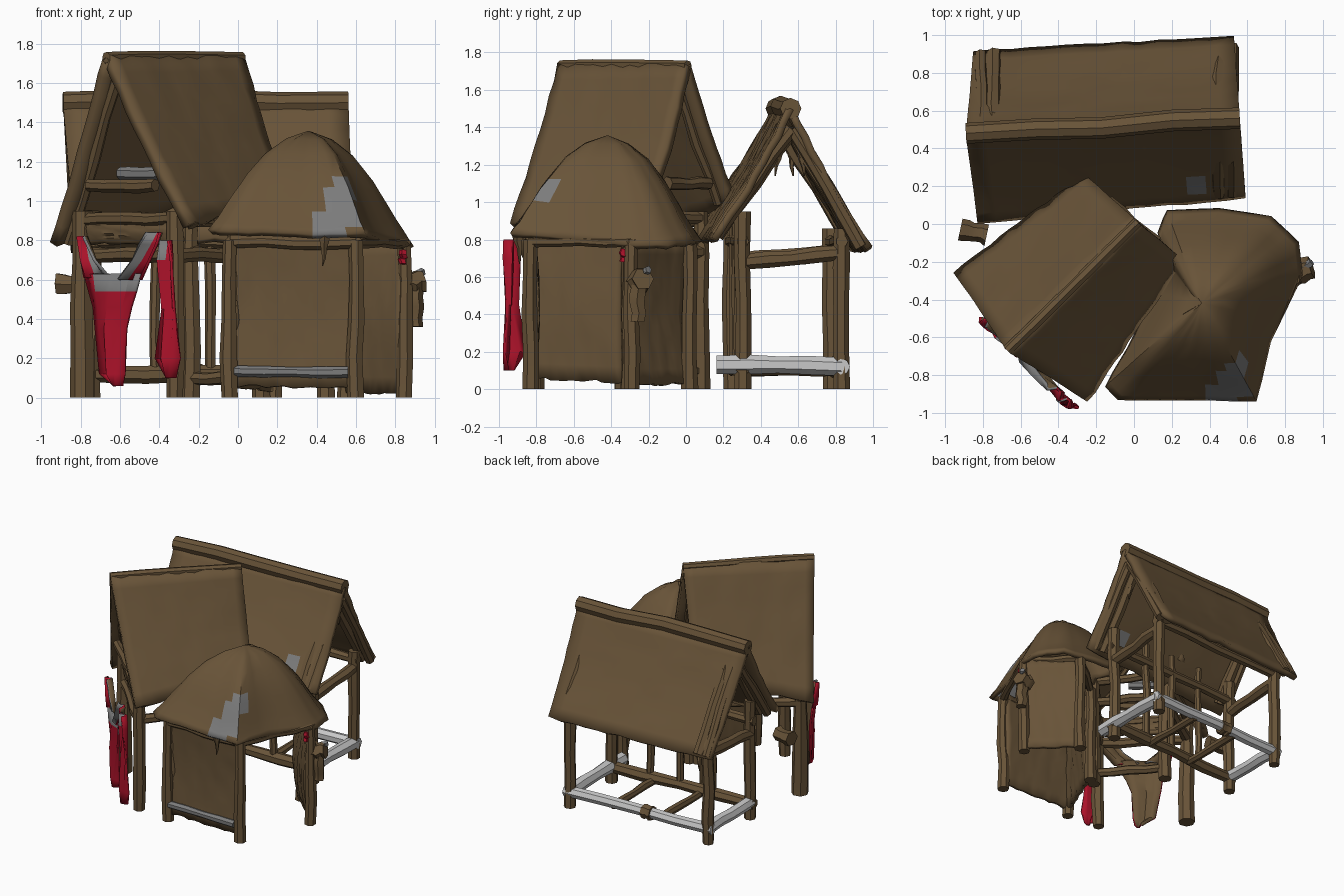
import bpy, bmesh, math, random
from mathutils import Vector as V

random.seed(4)
cube = bpy.data.objects.get("Cube")
if cube:
    bpy.data.objects.remove(cube, do_unlink=True)


def material(name, rgb):
    m = bpy.data.materials.new(name)
    m.use_nodes = True
    m.diffuse_color = (*rgb, 1)
    b = m.node_tree.nodes["Principled BSDF"]
    b.inputs["Base Color"].default_value = (*rgb, 1)
    b.inputs["Roughness"].default_value = 0.9
    return m


BROWN = material("weathered_brown", (0.14, 0.088, 0.04))
PALE = material("pale_grey", (0.58, 0.58, 0.58))
ASH = material("ash_grey", (0.2, 0.2, 0.2))
RED = material("cloth_red", (0.40, 0.006, 0.022))


def finish(bm, name, mats, thick=0, angle=35):
    bmesh.ops.recalc_face_normals(bm, faces=bm.faces)
    me = bpy.data.meshes.new(name)
    bm.to_mesh(me)
    bm.free()
    for m in mats:
        me.materials.append(m)
    ob = bpy.data.objects.new(name, me)
    bpy.context.collection.objects.link(ob)
    bpy.ops.object.select_all(action="DESELECT")
    ob.select_set(True)
    bpy.context.view_layer.objects.active = ob
    bpy.ops.object.shade_smooth_by_angle(angle=math.radians(angle))
    if thick:
        s = ob.modifiers.new("thickness", "SOLIDIFY")
        s.thickness, s.offset = thick, 0
    return ob


def log(name, p, q, r=0.035, mat=BROWN, sides=7, rings=5, wobble=0.008, taper=1.0):
    """A rough, slightly crooked timber from p to q."""
    p, q = V(p), V(q)
    rot = (q - p).to_track_quat("Z", "Y")
    bm = bmesh.new()
    loops = []
    for i in range(rings):
        t = i / (rings - 1)
        c = p.lerp(q, t)
        if 0 < i < rings - 1:
            c += V(random.uniform(-wobble, wobble) for _ in range(3))
        rr = r * (1 + (taper - 1) * t) * random.uniform(0.9, 1.1)
        loops.append([bm.verts.new(c + rot @ V((rr * math.cos(a), rr * math.sin(a), 0)))
                      for a in (math.tau * k / sides for k in range(sides))])
    for a, b in zip(loops, loops[1:]):
        for k in range(sides):
            n = (k + 1) % sides
            bm.faces.new((a[k], a[n], b[n], b[k]))
    bm.faces.new(loops[0])
    bm.faces.new(loops[-1])
    return finish(bm, name, [mat])


def sheet(name, r0, r1, e1, e0, thick=0.04, sag=0.02, rough=0.006, spot=None):
    """A worn four-cornered sheet; spot = (centre, radius) of a bare patch."""
    r0, r1, e1, e0 = map(V, (r0, r1, e1, e0))
    nor = (r1 - r0).cross(e0 - r0).normalized()
    if nor.z < 0:
        nor = -nor
    nu, nv = 14, 10
    bm = bmesh.new()
    grid = []
    for j in range(nv + 1):
        v = j / nv
        row = []
        for i in range(nu + 1):
            c = r0.lerp(r1, i / nu).lerp(e0.lerp(e1, i / nu), v)
            c += nor * (random.uniform(-rough, rough) - sag * math.sin(math.pi * v))
            if j == nv:
                c.z += random.uniform(-2, 1) * rough
            row.append(bm.verts.new(c))
        grid.append(row)
    for j in range(nv):
        for i in range(nu):
            f = bm.faces.new((grid[j][i], grid[j][i + 1], grid[j + 1][i + 1], grid[j + 1][i]))
            if spot and (f.calc_center_median() - V(spot[0])).length < spot[1]:
                f.material_index = 1
    return finish(bm, name, [BROWN, ASH], thick)


# --- Tall gabled hut, turned on the diagonal ---
TF, TB = (-0.67, -0.67, 1.73), (0.02, 0.01, 1.73)
LF, LB = (-0.94, -0.27, 0.78), (-0.25, 0.25, 1.0)
RF, RB = (-0.26, -0.93, 0.87), (0.25, -0.18, 1.0)
sheet("tall_roof_left", TF, TB, LB, LF, 0.05, sag=0.01)
sheet("tall_roof_right", TF, TB, RB, RF, 0.05, sag=0.015)
log("tall_roof_ridge", TF, TB, 0.03)

tall_posts = {"front_left": (-0.79, -0.32), "front_right": (-0.32, -0.80),
              "back_left": (-0.24, 0.08), "back_right": (0.12, -0.33)}
for n, (x, y) in tall_posts.items():
    log("tall_post_" + n, (x, y, 0), (x, y, 0.95), 0.06 if n == "front_left" else 0.048, taper=0.85)

loop = ["front_left", "front_right", "back_right", "back_left"]
for a, b in zip(loop, loop[1:] + loop[:1]):
    p, q = tall_posts[a], tall_posts[b]
    for label, z, r in (("rail", 0.72, 0.038), ("plate", 0.9, 0.035)):
        log(f"tall_{label}_{a}", (*p, z), (*q, z + 0.015), r)
log("tall_sill_back", (*tall_posts["back_right"], 0.1), (*tall_posts["back_left"], 0.1), 0.035)
sheet("tall_gable_board", (-0.78, -0.31, 0.91), (-0.32, -0.78, 0.91),
      (-0.34, -0.76, 0.79), (-0.76, -0.33, 0.79), 0.03)
log("tall_tie_beam", (-0.76, -0.45, 1.08), (-0.42, -0.76, 1.08), 0.035)
log("tall_inner_beam", (-0.6, -0.33, 1.14), (-0.38, -0.52, 1.14), 0.035, ASH)
log("tall_back_tie", (-0.14, 0.12, 1.1), (0.12, -0.1, 1.1), 0.035)
for n, top, left, right, step in (("front", TF, LF, RF, 0.06), ("back", TB, LB, RB, -0.06)):
    for s, e in (("left", left), ("right", right)):
        log(f"tall_rafter_{n}_{s}", V(top) + V((step, step, -0.1)),
            V(e).lerp(V(top), 0.06) + V((step, step, -0.05)), 0.03)
log("tall_side_knob", (-0.92, -0.03, 0.58), (-0.78, -0.06, 0.58), 0.055, sides=6)


# --- Torn red cloth hung across the tall gable ---
def cloth(name, rows, bare, columns, back=RED):
    """Rows of (z, left x, right x); faces above bare in the listed columns are grey."""
    bm = bmesh.new()
    loops = []
    for z, x0, x1 in rows:
        loops.append([])
        for k in range(5):
            x = x0 + (x1 - x0) * k / 4
            fold = 0.018 * math.sin(k * 1.8 + z * 4)
            loops[-1].append(bm.verts.new((x + fold, -1.3 - x + fold, z)))
    for a, b in zip(loops, loops[1:]):
        for k in range(4):
            f = bm.faces.new((a[k], a[k + 1], b[k + 1], b[k]))
            f.material_index = int(k in columns and f.calc_center_median().z > bare)
    ob = finish(bm, name, [RED, ASH, back, back], 0.015)
    if ob.data.polygons[0].normal.y > 0:
        ob.data.flip_normals()
    ob.modifiers["thickness"].material_offset = 2


cloth("cloth_left", [(0.06, -0.64, -0.6), (0.12, -0.71, -0.59), (0.35, -0.74, -0.58), (0.46, -0.75, -0.55),
                     (0.54, -0.77, -0.52), (0.63, -0.79, -0.49)], 0.5, (1, 2, 3), BROWN)
cloth("cloth_left_tie", [(0.61, -0.79, -0.65), (0.7, -0.8, -0.72), (0.82, -0.81, -0.77)], 0.6, (2, 3), BROWN)
cloth("cloth_middle_tie", [(0.6, -0.62, -0.49), (0.7, -0.54, -0.44), (0.78, -0.5, -0.4), (0.84, -0.46, -0.38)],
      0.6, (0, 1), BROWN)
cloth("cloth_right", [(0.1, -0.37, -0.33), (0.2, -0.43, -0.31), (0.45, -0.39, -0.33),
                      (0.7, -0.41, -0.33), (0.8, -0.39, -0.34)], 0.74, (0, 1))

# --- Long open hut at the back ---
R0, R1 = (-0.89, 0.48, 1.5), (0.56, 0.56, 1.5)
sheet("long_roof_back", R0, R1, (0.53, 0.98, 0.75), (-0.85, 0.90, 0.75))
sheet("long_roof_front", R0, R1, (0.59, 0.15, 0.80), (-0.83, 0.02, 0.80), spot=((0.35, 0.21, 0.93), 0.065))
log("long_ridge_log", R0, R1, 0.055, sides=8, wobble=0.012)


def row(x, side):
    return 0.05 * x + (0.81 if side == "back" else 0.28)


for side, xs in (("back", (-0.74, 0.45)), ("front", (-0.74, -0.42, -0.14, 0.12, 0.45))):
    for i, x in enumerate(xs):
        corner = x in (-0.74, 0.45)
        log(f"long_post_{side}_{i}", (x, row(x, side), 0 if corner else 0.1),
            (x, row(x, side), 0.86 if side == "back" else 0.95), 0.045 if corner else 0.028)
    a, b = -0.78, 0.49
    log("long_sill_" + side, (a, row(a, side), 0.12), (b, row(b, side), 0.12), 0.045,
        PALE if side == "back" else BROWN)
    log("long_plate_" + side, (a, row(a, side), 0.79), (b, row(b, side), 0.79), 0.035)
log("long_sill_binding", (-0.26, row(-0.26, "back"), 0.12), (-0.18, row(-0.18, "back"), 0.12), 0.054)
for n, x in (("left", -0.74), ("right", 0.45)):
    yf, yb = row(x, "front"), row(x, "back")
    mid = (yf + yb) / 2
    log("long_sill_" + n, (x, yf - (0.14 if x > 0 else 0), 0.13), (x, yb, 0.12), 0.05, PALE)
    log("long_tie_" + n, (x, yf, 0.68), (x, yb, 0.73), 0.042)
    for s, ye, ze in (("front", 0.15, 0.82), ("back", 0.92, 0.76)):
        for k, dx in enumerate((0, 0.07)):
            xx = x + math.copysign(dx, x)
            log(f"long_rafter_{n}_{s}_{k}", (xx, ye + 0.03 * x, ze), (xx, mid, 1.39), 0.042 - 0.008 * k)
    for k, t in enumerate((-0.07, 0.05)):
        log(f"long_splinter_{n}_{k}", (x, mid + t, 1.33), (x, mid + t * 1.3, 1.14), 0.035, sides=5, taper=0.1)
for k, x in enumerate((-0.32, 0.08)):
    log(f"long_joist_{k}", (x, row(x, "front"), 0.1), (x, row(x, "back"), 0.1), 0.03)

# --- Round-roofed hut ---
corners = [(-.14, -.86, .84), (-.08, -.92, .84), (.12, -.92, .83), (.38, -.92, .82), (.64, -.93, .82),
           (.71, -.62, .8), (.88, -.27, .76), (.86, -.1, .76), (.72, .03, .78), (.45, .07, .78),
           (.18, .06, .8), (.14, -.05, .84), (.2, -.22, .85), (-.02, -.66, .84)]
eave = [V(a).lerp(V(b), t / 3) for a, b in zip(corners, corners[1:] + corners[:1]) for t in range(3)]
apex = V((0.36, -0.42, 1.34))
bm = bmesh.new()
rings = []
for f, h in ((1, 0), (.95, .065), (.9, .13), (.83, .23), (.76, .34), (.68, .46), (.6, .57), (.42, .78), (.22, .92)):
    ring = []
    for e in eave:
        c = apex.lerp(e, f)
        c.z = e.z + (apex.z - e.z) * h + random.uniform(-0.005, 0.005)
        ring.append(bm.verts.new(c))
    rings.append(ring)
n = len(eave)
for a, b in zip(rings, rings[1:]):
    for k in range(n):
        bm.faces.new((a[k], a[(k + 1) % n], b[(k + 1) % n], b[k]))
tip = bm.verts.new(apex)
for k in range(n):
    bm.faces.new((rings[-1][k], rings[-1][(k + 1) % n], tip))
for f in bm.faces:
    c = f.calc_center_median()
    f.material_index = int(0.36 + (c.z - 0.85) * 0.5 < c.x < 0.58 and c.y < -0.65 and c.z < 1.1)
finish(bm, "round_roof", [BROWN, ASH], 0.035, angle=50)

# Walls, with the right front and the back left left open
sheet("round_wall_front", (-0.04, -0.82, 0.83), (0.6, -0.82, 0.83), (0.6, -0.82, 0.06), (-0.04, -0.82, 0.06),
      0.03, sag=-0.02)
sheet("round_wall_left", (-0.04, -0.82, 0.85), (0.16, -0.34, 0.85), (0.16, -0.34, 0.04), (-0.04, -0.82, 0.06),
      0.03)
sheet("round_wall_back", (0.86, -0.28, 0.8), (0.55, 0.0, 0.8), (0.55, 0.0, 0.03), (0.86, -0.28, 0.03),
      0.03, sag=-0.04)
round_posts = [(-0.04, -0.83), (0.60, -0.83), (0.845, -0.29), (0.55, 0.02), (0.18, -0.3)]
for i, (x, y) in enumerate(round_posts):
    log(f"round_post_{i}", (x, y, 0), (x, y, 0.8), 0.045, taper=0.85)
log("round_wall_sill", (-0.02, -0.84, 0.135), (0.56, -0.84, 0.13), 0.028, ASH)
for i in range(5):
    p, q = round_posts[i], round_posts[(i + 1) % 5]
    log(f"round_plate_{i}", (*p, 0.79), (*q, 0.79), 0.03)
log("roof_splinter", (0.44, -0.89, 0.83), (0.43, -0.89, 0.67), 0.03, sides=5, taper=0.1)

# Lumpy bracket and hanging shape on the right post
log("bracket_block", (0.84, -0.26, 0.57), (0.94, -0.23, 0.59), 0.065, sides=6)
log("hanging_lump", (0.9, -0.26, 0.36), (0.9, -0.25, 0.56), 0.045, sides=6)
log("bracket_tip", (0.89, -0.24, 0.62), (0.94, -0.2, 0.64), 0.022, ASH, sides=5)
log("red_tag", (0.84, -0.34, 0.68), (0.84, -0.33, 0.75), 0.02, RED, sides=5)
